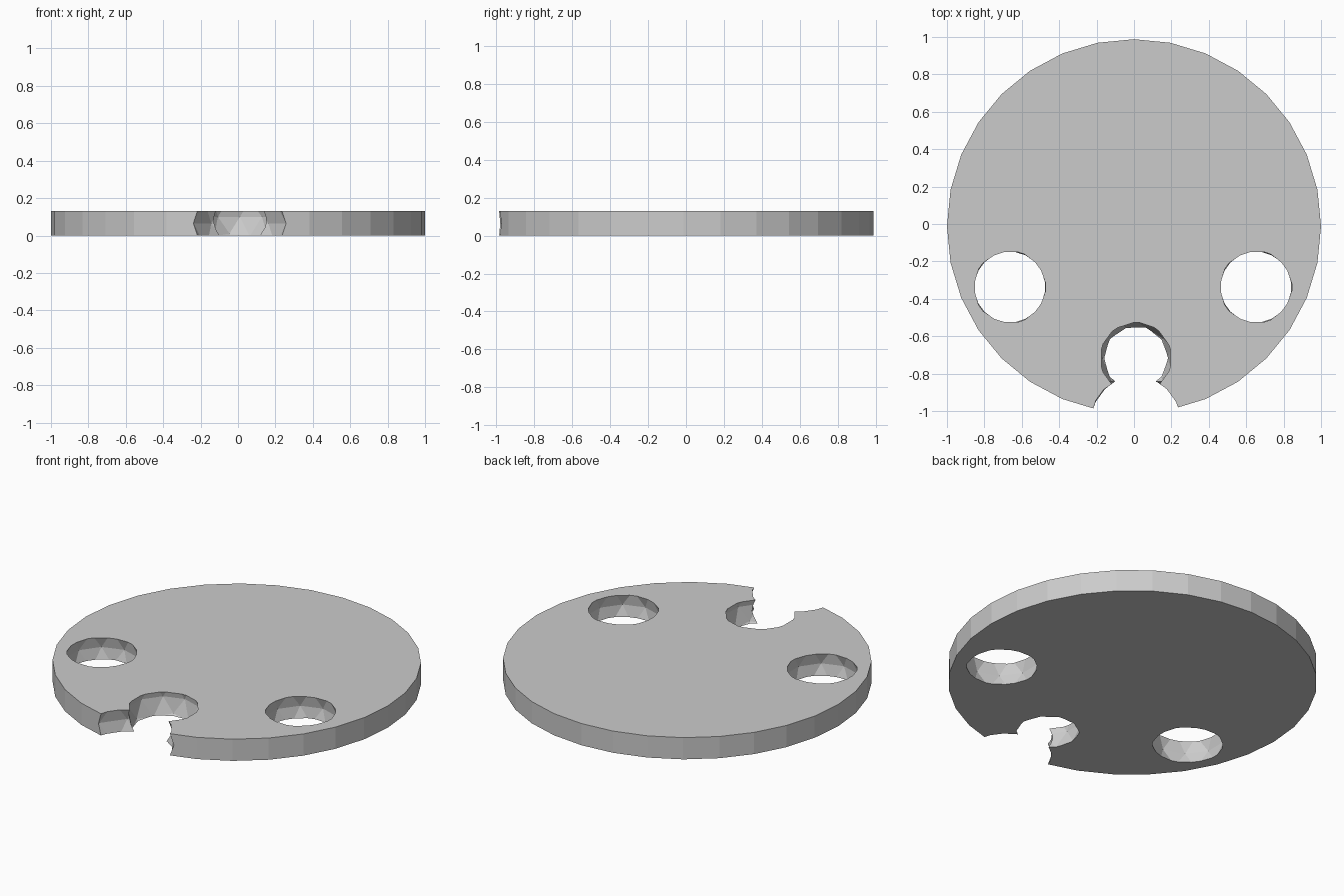
import bpy

if "Cube" in bpy.data.objects:
    bpy.data.objects.remove(bpy.data.objects["Cube"])

H = 0.13

# Flat 32-sided plate
bpy.ops.mesh.primitive_cylinder_add(vertices=32, radius=1, depth=H, location=(0, -0.012, H / 2))
plate = bpy.context.object
plate.name = "round_plate"


def cut_sphere(name, location, radius):
    """Scoop a faceted ball out of the plate."""
    bpy.ops.mesh.primitive_ico_sphere_add(subdivisions=2, radius=radius, location=location)
    ball = bpy.context.object
    ball.name = name
    mod = plate.modifiers.new(name, 'BOOLEAN')
    mod.operation = 'DIFFERENCE'
    mod.solver = 'EXACT'
    mod.object = ball
    bpy.context.view_layer.objects.active = plate
    bpy.ops.object.modifier_apply(modifier=name)
    bpy.data.objects.remove(ball, do_unlink=True)


# Side holes
cut_sphere("left_hole", (-0.664, -0.337, H / 2), 0.21)
cut_sphere("right_hole", (0.652, -0.337, H / 2), 0.21)

# Keyhole notch at the front: inner pocket and open mouth
cut_sphere("notch_pocket", (0.01, -0.717, 0.10), 0.20)
cut_sphere("notch_mouth", (0.01, -1.055, H / 2), 0.26)
